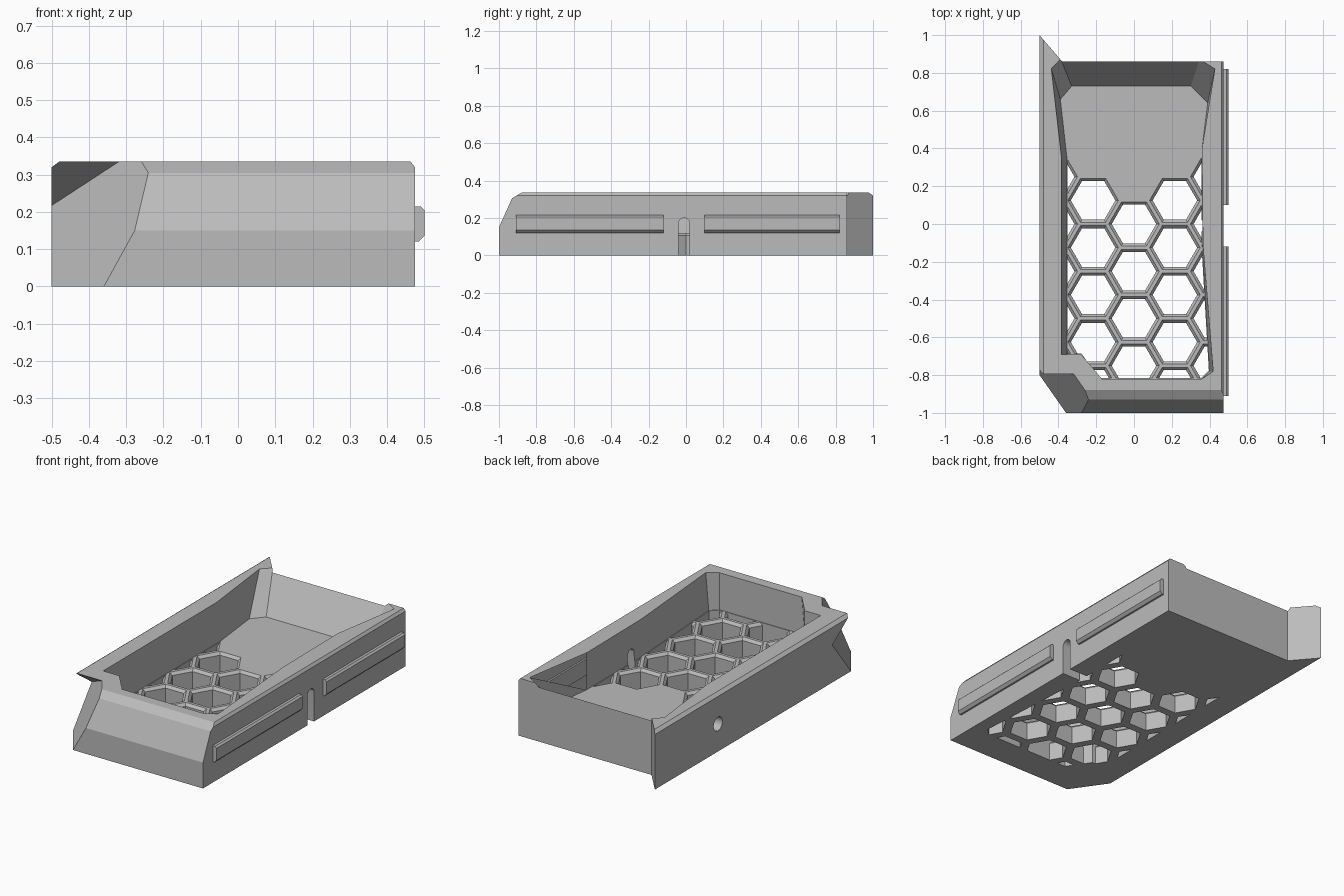
import bpy, bmesh, math
from mathutils import Vector

cube = bpy.data.objects.get("Cube")
if cube:
    bpy.data.objects.remove(cube, do_unlink=True)

grey = bpy.data.materials.new("light grey plastic")
grey.use_nodes = True
grey.diffuse_color = (0.5, 0.5, 0.5, 1)
grey.node_tree.nodes["Principled BSDF"].inputs["Base Color"].default_value = (0.5, 0.5, 0.5, 1)


def make(name, bm):
    bmesh.ops.recalc_face_normals(bm, faces=bm.faces)
    mesh = bpy.data.meshes.new(name)
    bm.to_mesh(mesh)
    bm.free()
    mesh.materials.append(grey)
    ob = bpy.data.objects.new(name, mesh)
    bpy.context.collection.objects.link(ob)
    return ob


def loft(bm, rings):
    """Skin a stack of equal-length rings and cap both ends."""
    loops = [[bm.verts.new(p) for p in ring] for ring in rings]
    n = len(loops[0])
    for a, b in zip(loops, loops[1:]):
        for i in range(n):
            j = (i + 1) % n
            bm.faces.new((a[i], a[j], b[j], b[i]))
    bm.faces.new(loops[0][::-1])
    bm.faces.new(loops[-1])


def flat(outline, z):
    return [(x, y, z) for x, y in outline]


def boolean(ob, cutter, operation):
    mod = ob.modifiers.new("cut", "BOOLEAN")
    mod.operation, mod.solver, mod.object = operation, "EXACT", cutter
    bpy.context.view_layer.objects.active = ob
    bpy.ops.object.modifier_apply(modifier=mod.name)
    bpy.data.objects.remove(cutter, do_unlink=True)


TOP, FLOOR = 0.335, 0.12

# Tray block with the pointed rear fin, planed along its front and top edges
plan = [(-0.5, -1), (0.475, -1), (0.475, 0.86), (-0.38, 0.86), (-0.5, 1)]
bm = bmesh.new()
loft(bm, [flat(plan, 0), flat(plan, TOP)])
planes = [((0, -1, 0.15), (0, -0.155, 0.07)), ((0, -0.93, 0.305), (0, -0.03, 0.05)),
          ((-0.5, 0, 0.32), (-0.015, 0, 0.02)), ((0.475, 0, 0.32), (0.015, 0, 0.012)),
          ((0, 1, 0.32), (0, 0.015, 0.02))]
for point, normal in planes:
    bmesh.ops.bisect_plane(bm, geom=bm.verts[:] + bm.edges[:] + bm.faces[:], dist=1e-5,
                           plane_co=point, plane_no=Vector(normal).normalized(),
                           clear_outer=True)
    bmesh.ops.holes_fill(bm, edges=[e for e in bm.edges if e.is_boundary], sides=0)
tray = make("tray", bm)

# Pocket with a pinched waist and a sloping rear ramp
low = [(-.33, .73), (-.39, .66), (-.355, .35), (-.355, -.69), (-.28, -.69), (-.19, -.82),
       (.36, -.82), (.4, -.78), (.36, -.1), (.36, .4), (.39, .64), (.3, .73)]
high = [(-.39, .88), (-.44, .83), (-.385, .35), (-.385, -.69), (-.28, -.69), (-.17, -.82),
        (.36, -.82), (.42, -.78), (.365, -.1), (.36, .4), (.43, .83), (.35, .88)]
bm = bmesh.new()
loft(bm, [flat(low, FLOOR), flat(high, TOP + 0.01)])
boolean(tray, make("pocket_cutter", bm), "DIFFERENCE")

# Honeycomb openings with flared rims, kept inside the pocket outline
pitch = 0.25
bm = bmesh.new()
for col in range(-2, 3):
    for row in range(6):
        cx = col * pitch * math.sqrt(3) / 2
        cy = pitch * (0.5 if col % 2 else (1 if col else 0)) - row * pitch
        rings = []
        for z, apothem in ((-0.05, 0.102), (FLOOR - 0.015, 0.102), (FLOOR, 0.116), (FLOOR + 0.02, 0.116)):
            r = apothem / math.cos(math.pi / 6)
            rings.append([(cx + r * math.cos(k * math.pi / 3), cy + r * math.sin(k * math.pi / 3), z)
                          for k in range(6)])
        loft(bm, rings)
cells = make("cell_cutter", bm)
bm = bmesh.new()
inset = [(x * 0.99, y * 0.995) for x, y in low]
loft(bm, [flat(inset, -0.1), flat(inset, FLOOR + 0.01)])
boolean(cells, make("cell_limit", bm), "INTERSECT")
boolean(tray, cells, "DIFFERENCE")

# Leaning corner cut at the front left, stopping beneath a pointed overhang
bm = bmesh.new()
bmesh.ops.create_cube(bm, size=1.2)
bmesh.ops.translate(bm, verts=bm.verts, vec=(-0.6, -1, 0.2))
for point, normal in (((-0.36, -1, 0), (0.029, 0.0203, -0.016)),
                      ((0, -0.78, 0.325), (0, 0.1, 0.14))):
    bmesh.ops.bisect_plane(bm, geom=bm.verts[:] + bm.edges[:] + bm.faces[:], dist=1e-5,
                           plane_co=point, plane_no=Vector(normal).normalized(),
                           clear_outer=True)
    bmesh.ops.holes_fill(bm, edges=[e for e in bm.edges if e.is_boundary], sides=0)
boolean(tray, make("corner_cutter", bm), "DIFFERENCE")

# Round-topped slot through the right wall
arch = [(-0.04, -0.1), (0.02, -0.1)]
arch += [(-0.01 + 0.03 * math.cos(a), 0.17 + 0.03 * math.sin(a))
         for a in (math.pi * k / 12 for k in range(13))]
bm = bmesh.new()
loft(bm, [[(x, y, z) for y, z in arch] for x in (0.35, 0.6)])
boolean(tray, make("slot_cutter", bm), "DIFFERENCE")

# Blind round hole in the left wall
ring = [(0.42 + 0.04 * math.cos(a), 0.16 + 0.04 * math.sin(a))
        for a in (math.tau * k / 24 for k in range(24))]
bm = bmesh.new()
loft(bm, [[(x, y, z) for y, z in ring] for x in (-0.6, -0.43)])
boolean(tray, make("hole_cutter", bm), "DIFFERENCE")

# Two raised guide rails on the right wall
section = [(0.465, 0.12), (0.485, 0.12), (0.5, 0.135), (0.5, 0.205), (0.49, 0.215), (0.465, 0.215)]
for name, y0, y1 in (("front_rail", -0.91, -0.12), ("rear_rail", 0.1, 0.82)):
    bm = bmesh.new()
    loft(bm, [[(x, y, z) for x, z in section] for y in (y0, y1)])
    make(name, bm)

# Smooth only the rounded cuts
bpy.ops.object.select_all(action="DESELECT")
tray.select_set(True)
bpy.context.view_layer.objects.active = tray
bpy.ops.object.shade_smooth_by_angle(angle=math.radians(20))
